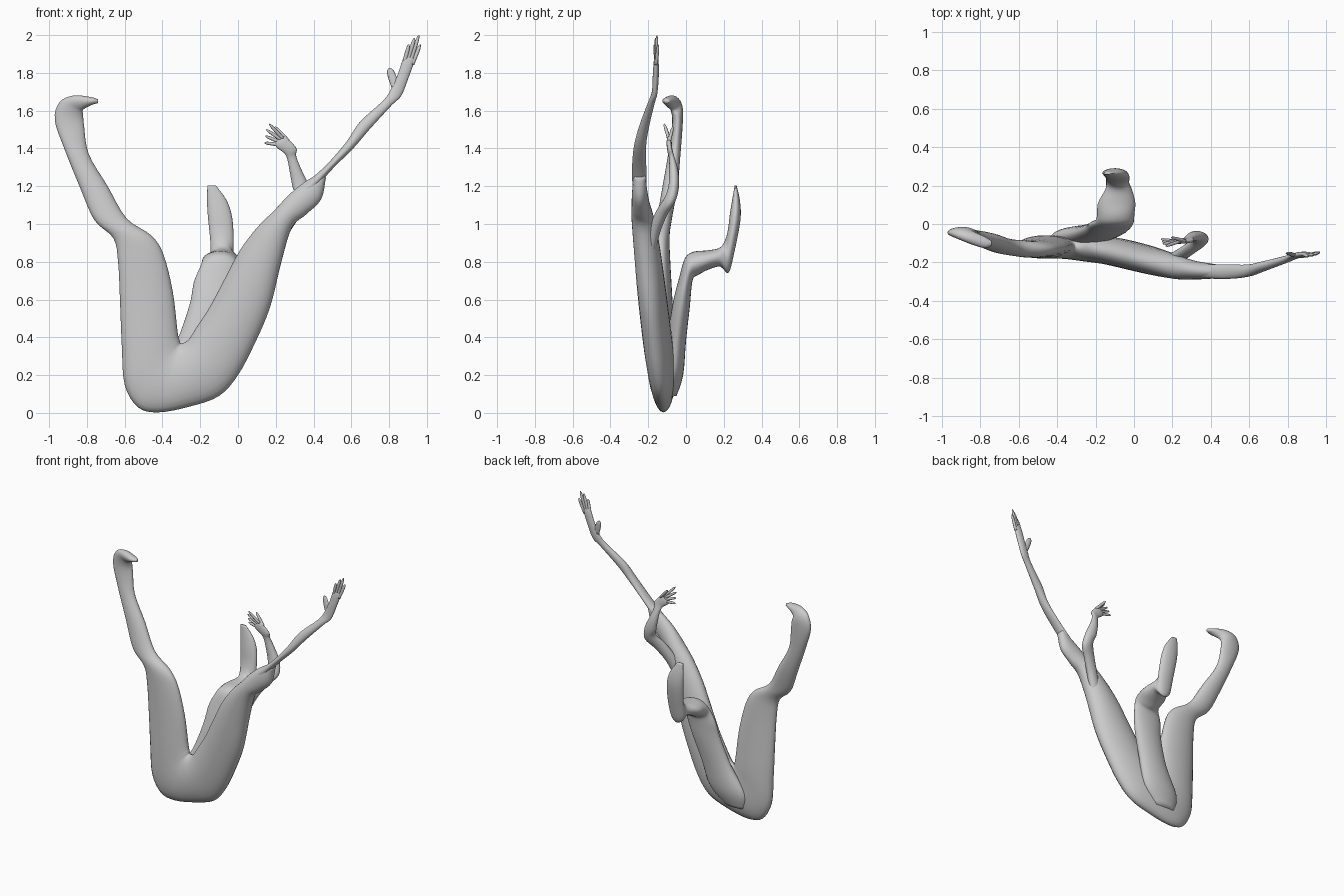
import bpy, bmesh, math
from mathutils import Vector


def spline(rows, steps=4):
    """Smoothly resample a list of number rows (Catmull-Rom)."""
    out = []
    for i in range(len(rows) - 1):
        a, b = rows[max(i - 1, 0)], rows[i]
        c, d = rows[i + 1], rows[min(i + 2, len(rows) - 1)]
        for s in range(steps):
            t = s / steps
            out.append([0.5 * (2 * q + (r - p) * t + (2 * p - 5 * q + 4 * r - w) * t * t
                               + (3 * q - p - 3 * r + w) * t ** 3)
                        for p, q, r, w in zip(a, b, c, d)])
    return out + [list(rows[-1])]


def loft(name, rows, side=False, n=24, steps=4):
    """Loft ellipses. Row: outline point A (u, z), outline point B (u, z),
    then centre and half depth across the plane. side=True: u is y, else u is x."""
    bm = bmesh.new()
    rings = []
    for au, az, bu, bz, c, h in spline(rows, steps):
        ring = []
        for k in range(n):
            ang = 2 * math.pi * k / n
            f = 0.5 + 0.5 * math.cos(ang)
            u, z = bu + (au - bu) * f, bz + (az - bz) * f
            v = c + h * math.sin(ang)
            ring.append(bm.verts.new((v, u, z) if side else (u, v, z)))
        rings.append(ring)
    for r, s in zip(rings, rings[1:]):
        for k in range(n):
            j = (k + 1) % n
            bm.faces.new((r[k], r[j], s[j], s[k]))
    bm.faces.new(rings[0])
    bm.faces.new(rings[-1])
    bmesh.ops.recalc_face_normals(bm, faces=bm.faces)
    me = bpy.data.meshes.new(name)
    bm.to_mesh(me)
    bm.free()
    for p in me.polygons:
        p.use_smooth = True
    ob = bpy.data.objects.new(name, me)
    bpy.context.collection.objects.link(ob)
    return ob


def finger(name, start, end, y0, y1, r, depth=0.009):
    """Tapered finger between two (x, z) points."""
    a, b = Vector(start), Vector(end)
    d = (b - a).normalized()
    side = Vector((-d.y, d.x))
    rows = []
    for t, k in ((0, 1), (0.5, 1), (0.85, 0.8), (1, 0.25)):
        m = a.lerp(b, t)
        p, q = m + side * r * k, m - side * r * k
        rows.append((p.x, p.y, q.x, q.y, y0 + (y1 - y0) * t, depth * k))
    loft(name, rows, n=10, steps=3)


# Raised leg, toe to hip
leg = [
    (-.74, 1.66, -.74, 1.64, -.10, .012),
    (-.78, 1.672, -.775, 1.63, -.095, .03),
    (-.87, 1.68, -.82, 1.605, -.07, .035),
    (-.945, 1.645, -.82, 1.58, -.05, .033),
    (-.97, 1.55, -.815, 1.52, -.045, .028),
    (-.92, 1.40, -.79, 1.37, -.06, .032),
    (-.835, 1.19, -.69, 1.20, -.085, .04),
    (-.76, 1.02, -.59, 1.03, -.115, .04),
    (-.66, .925, -.46, .94, -.13, .043),
    (-.635, .80, -.395, .84, -.13, .046),
    (-.625, .60, -.345, .64, -.125, .052),
    (-.615, .35, -.32, .43, -.12, .06),
    (-.60, .15, -.31, .385, -.12, .06),
]
# Hip, torso and shoulder
torso = [
    (-.53, .03, -.305, .37, -.12, .06),
    (-.42, .003, -.29, .37, -.12, .062),
    (-.25, .035, -.26, .39, -.125, .07),
    (-.10, .09, -.215, .46, -.135, .073),
    (.00, .20, -.15, .56, -.15, .075),
    (.09, .37, -.07, .71, -.17, .075),
    (.17, .56, .01, .86, -.19, .073),
    (.23, .80, .10, .98, -.21, .068),
    (.285, .98, .19, 1.07, -.228, .06),
    (.36, 1.05, .27, 1.155, -.24, .048),
    (.44, 1.13, .35, 1.22, -.245, .04),
    (.465, 1.245, .44, 1.275, -.245, .03),
]
loft("torso_and_raised_leg", leg + torso)

# Folded leg, hip to toe, outlined from the side
loft("folded_leg", [
    (-.12, .08, -.05, .09, -.34, .08),
    (-.12, .20, -.015, .20, -.29, .14),
    (-.10, .38, .00, .38, -.21, .115),
    (-.07, .58, .02, .56, -.145, .112),
    (-.035, .72, .03, .67, -.12, .113),
    (-.005, .82, .04, .715, -.10, .10),
    (.04, .853, .065, .73, -.095, .097),
    (.11, .86, .11, .755, -.09, .097),
    (.175, .873, .18, .775, -.08, .07),
    (.205, .91, .225, .742, -.085, .06),
    (.222, .97, .258, .86, -.085, .062),
    (.232, 1.05, .288, 1.02, -.095, .064),
    (.245, 1.13, .286, 1.12, -.112, .052),
    (.258, 1.205, .268, 1.205, -.14, .022),
], side=True)

# Stretched arm with palm
loft("stretched_arm", [
    (.36, 1.12, .31, 1.18, -.245, .035),
    (.485, 1.275, .45, 1.295, -.248, .038),
    (.61, 1.40, .57, 1.43, -.243, .032),
    (.70, 1.505, .645, 1.54, -.22, .026),
    (.815, 1.63, .77, 1.655, -.183, .018),
    (.865, 1.68, .81, 1.715, -.166, .015),
    (.905, 1.78, .845, 1.79, -.16, .016),
    (.93, 1.85, .87, 1.865, -.158, .013),
    (.935, 1.88, .885, 1.89, -.158, .007),
])
for i, (s, e) in enumerate([((.882, 1.86), (.905, 1.95)), ((.896, 1.86), (.935, 1.985)),
                            ((.91, 1.855), (.957, 1.998)), ((.922, 1.845), (.965, 1.95))]):
    finger(f"stretched_finger_{i + 1}", s, e, -.158, -.168 + .007 * i, .011)
finger("stretched_thumb", (.835, 1.725), (.80, 1.825), -.163, -.15, .022)

# Bent arm with palm
loft("bent_arm", [
    (.22, .84, .15, .88, -.19, .03),
    (.27, .95, .20, .99, -.165, .032),
    (.33, 1.04, .26, 1.09, -.125, .032),
    (.385, 1.11, .30, 1.15, -.085, .032),
    (.375, 1.20, .288, 1.20, -.065, .028),
    (.335, 1.29, .275, 1.27, -.065, .024),
    (.308, 1.36, .262, 1.34, -.075, .015),
    (.31, 1.40, .245, 1.375, -.085, .014),
    (.265, 1.45, .205, 1.405, -.09, .013),
    (.24, 1.465, .195, 1.43, -.092, .007),
])
for i, (s, e) in enumerate([((.24, 1.45), (.165, 1.53)), ((.23, 1.445), (.15, 1.50)),
                            ((.22, 1.435), (.145, 1.465)), ((.215, 1.42), (.14, 1.43))]):
    finger(f"bent_finger_{i + 1}", s, e, -.09, -.115 + .012 * i, .009)
finger("bent_thumb", (.265, 1.44), (.195, 1.515), -.088, -.07, .01)
